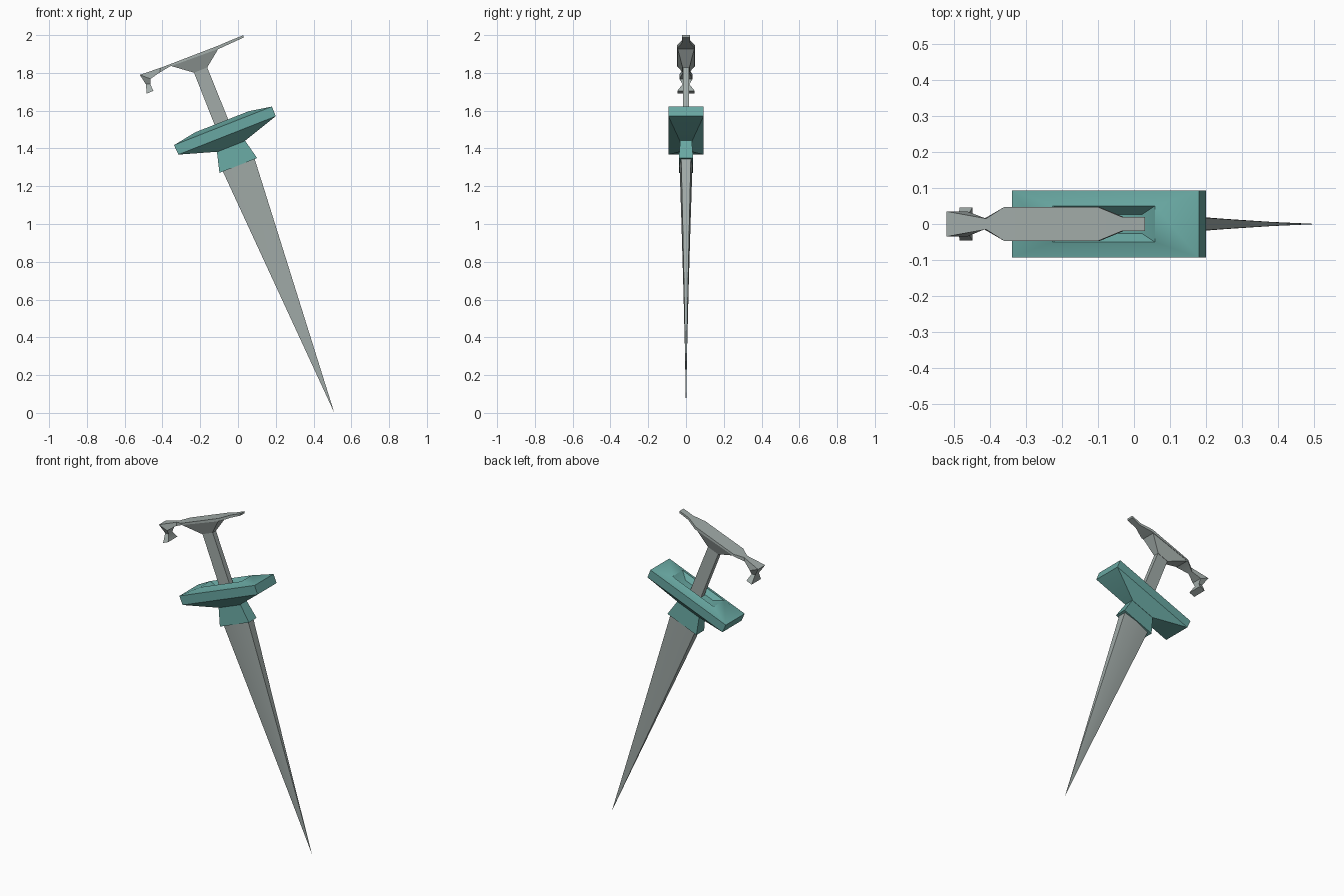
import bpy, bmesh, math
from mathutils import Vector

cube = bpy.data.objects.get("Cube")
if cube:
    bpy.data.objects.remove(cube, do_unlink=True)

TILT = math.radians(21.5)
TIP = Vector((0.51, 0, 0.0))


def make_material(name, rgb):
    m = bpy.data.materials.new(name)
    m.use_nodes = True
    m.diffuse_color = (*rgb, 1)
    m.node_tree.nodes["Principled BSDF"].inputs["Base Color"].default_value = (*rgb, 1)
    return m


steel = make_material("grey_steel", (0.36, 0.41, 0.395))
teal = make_material("teal_metal", (0.14, 0.39, 0.36))


def leaned(u, y, w):
    """Point in the dagger's own frame: u across, w along it from the tip."""
    c, s = math.cos(TILT), math.sin(TILT)
    return TIP + Vector((u * c - w * s, y, u * s + w * c))


def rect(u0, u1, half, w):
    return [leaned(u, y, w) for u, y in ((u0, -half), (u1, -half), (u1, half), (u0, half))]


def loft(name, rings, mat, smooth_angle=35):
    """Skin matching rings of points and cap both ends."""
    bm = bmesh.new()
    loops = [[bm.verts.new(p) for p in ring] for ring in rings]
    n = len(loops[0])
    for a, b in zip(loops, loops[1:]):
        for i in range(n):
            j = (i + 1) % n
            bm.faces.new((a[i], a[j], b[j], b[i]))
    bm.faces.new(loops[0])
    bm.faces.new(loops[-1])
    bmesh.ops.remove_doubles(bm, verts=bm.verts, dist=0.0005)
    bmesh.ops.recalc_face_normals(bm, faces=bm.faces)
    mesh = bpy.data.meshes.new(name)
    bm.to_mesh(mesh)
    bm.free()
    mesh.materials.append(mat)
    mesh.shade_smooth()
    mesh.set_sharp_from_angle(angle=math.radians(smooth_angle))
    obj = bpy.data.objects.new(name, mesh)
    bpy.context.collection.objects.link(obj)
    return obj


# Blade: flat-edged section with a soft central ridge, tapering to a point
section = [(-0.082, -0.026), (0.01, -0.035), (0.102, -0.026),
           (0.102, 0.026), (0.01, 0.035), (-0.082, 0.026)]
blade_top = 1.43
blade_rings = []
for t in (1, 0.75, 0.5, 0.25, 0.003):
    blade_rings.append([leaned(u * t, y * t ** 1.3, blade_top * t) for u, y in section])
loft("blade", blade_rings, steel)

# Collar between blade and guard
loft("collar", [rect(-0.10, 0.114, 0.038, 1.405), rect(-0.069, 0.086, 0.03, 1.525)], teal)

# Guard: tapered underside, straight rim, sloped top with a sunken centre
loft("guard", [
    rect(-0.069, 0.086, 0.032, 1.513),
    rect(-0.267, 0.287, 0.093, 1.575),
    rect(-0.270, 0.287, 0.093, 1.63),
    rect(-0.14, 0.165, 0.05, 1.652),
    rect(-0.09, 0.115, 0.026, 1.625),
], teal, 30)

# Grip
loft("grip", [rect(-0.031, 0.047, 0.016, 1.60), rect(-0.031, 0.044, 0.016, 1.955)], steel)


def bar_ring(outer, inner, half):
    (xa, za), (xb, zb) = outer, inner
    return [Vector(p) for p in ((xa, -half, za), (xb, -half, zb), (xb, half, zb), (xa, half, za))]


# Pommel bar: flared hook, pinched neck, wide plate and slim pointed end
loft("pommel_bar", [
    bar_ring((-0.483, 1.69), (-0.448, 1.705), 0.046),
    bar_ring((-0.488, 1.74), (-0.464, 1.74), 0.018),
    bar_ring((-0.52, 1.79), (-0.463, 1.768), 0.035),
    bar_ring((-0.41, 1.827), (-0.415, 1.802), 0.015),
    bar_ring((-0.36, 1.846), (-0.36, 1.834), 0.047),
    bar_ring((-0.10, 1.946), (-0.095, 1.93), 0.047),
    bar_ring((-0.035, 1.974), (-0.03, 1.96), 0.02),
    bar_ring((0.03, 2.0), (0.03, 1.987), 0.02),
], steel)

# Pommel base: flares from the grip up to the plate
plate = [Vector(p) for p in ((-0.36, -0.047, 1.838), (-0.098, -0.047, 1.938),
                             (-0.098, 0.047, 1.938), (-0.36, 0.047, 1.838))]
loft("pommel_base", [rect(-0.031, 0.044, 0.018, 1.948), plate], steel)
